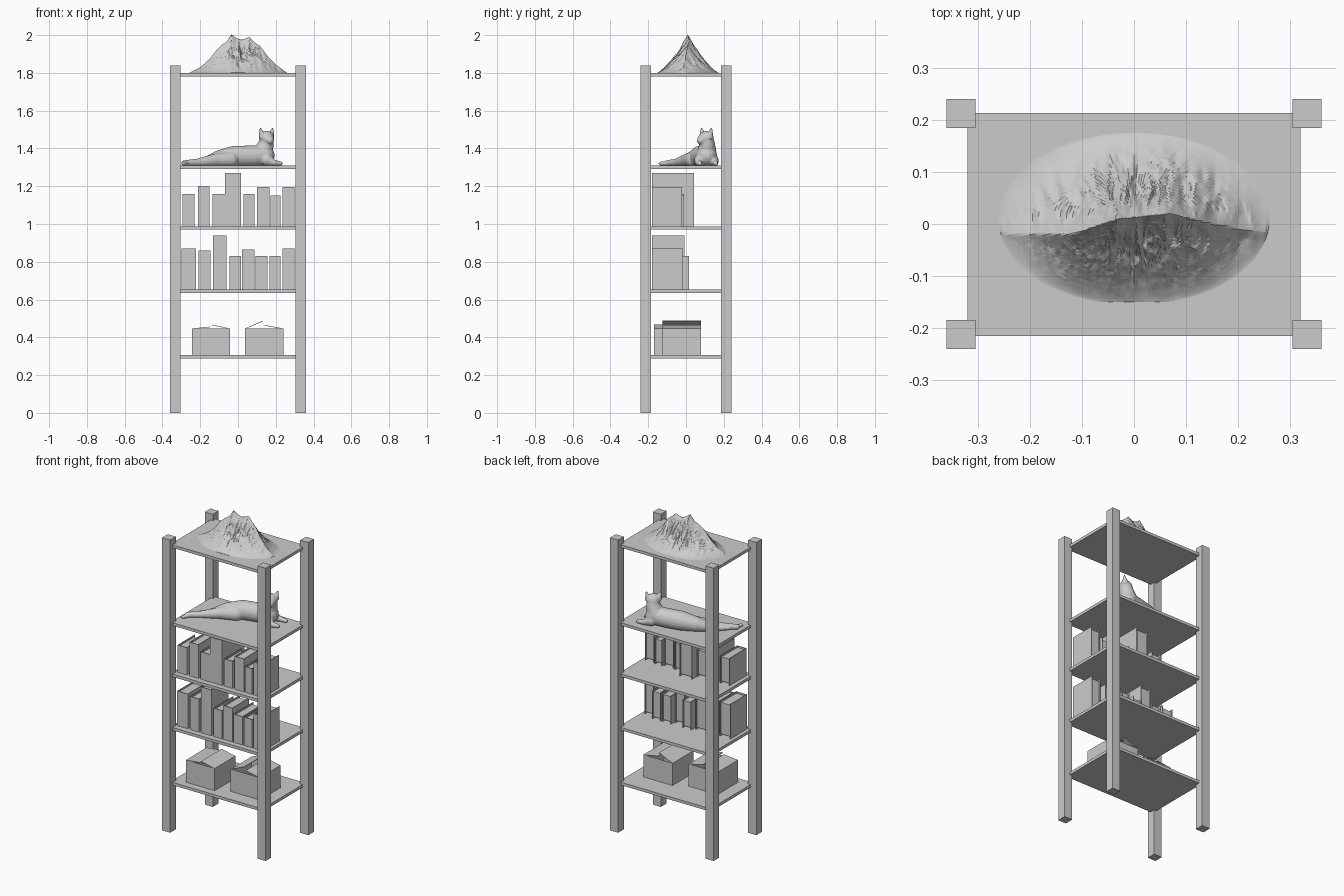
import bpy, bmesh, math
from mathutils import Vector, Matrix, noise

if "Cube" in bpy.data.objects:
    bpy.data.objects.remove(bpy.data.objects["Cube"])


def finish(name, bm):
    me = bpy.data.meshes.new(name)
    bm.to_mesh(me)
    bm.free()
    ob = bpy.data.objects.new(name, me)
    bpy.context.collection.objects.link(ob)
    return ob


def add_box(bm, lo, hi):
    lo, hi = Vector(lo), Vector(hi)
    m = Matrix.Translation((lo + hi) / 2) @ Matrix.Diagonal((*(hi - lo), 1))
    bmesh.ops.create_cube(bm, size=1, matrix=m)


def box(name, lo, hi):
    bm = bmesh.new()
    add_box(bm, lo, hi)
    return finish(name, bm)


def lerp_table(table, x):
    for (x0, v0), (x1, v1) in zip(table, table[1:]):
        if x <= x1:
            return v0 + (v1 - v0) * max(0, (x - x0) / (x1 - x0))
    return table[-1][1]


# Four corner posts
for sx, side in ((-1, "left"), (1, "right")):
    for sy, end in ((-1, "front"), (1, "back")):
        x, y = sx * 0.332, sy * 0.212
        box(f"{end}_{side}_post", (x - 0.028, y - 0.028, 0), (x + 0.028, y + 0.028, 1.84))

# Five shelves
for i, top in enumerate((0.307, 0.652, 0.988, 1.31, 1.80)):
    box(f"shelf_{i + 1}", (-0.32, -0.215, top - 0.018), (0.32, 0.213, top))


# Books: wrap-around cover with a recessed page block
def book(name, x0, x1, z0, z1, y1):
    bm = bmesh.new()
    y0, t, r = -0.18, 0.004, 0.01
    add_box(bm, (x0, y0, z0), (x1, y0 + t, z1))
    add_box(bm, (x0, y0 + t, z0), (x0 + t, y1, z1))
    add_box(bm, (x1 - t, y0 + t, z0), (x1, y1, z1))
    add_box(bm, (x0 + t, y0 + t, z0 + r), (x1 - t, y1 - r, z1 - r))
    finish(name, bm)


upper = [(-.295, -.23, 1.16), (-.213, -.15, 1.20), (-.135, -.07, 1.16), (-.07, .015, 1.27),
         (.03, .087, 1.16), (.1, .167, 1.195), (.173, .225, 1.15), (.235, .3, 1.195)]
lower = [(-.298, -.223, .87), (-.208, -.145, .86), (-.133, -.06, .94), (-.045, .015, .83),
         (.02, .087, .865), (.093, .157, .83), (.168, .225, .83), (.235, .3, .87)]
upper_depth = {1.27: .042, 1.16: -.01, 1.15: -.01}
lower_depth = {.94: -.008, .83: .015}
for i, (a, b, z) in enumerate(upper):
    book(f"upper_book_{i + 1}", a, b, 0.988, z, upper_depth.get(z, -.02))
for i, (a, b, z) in enumerate(lower):
    book(f"lower_book_{i + 1}", a, b, 0.652, z, lower_depth.get(z, -.015))


# Cardboard boxes: open tray with two hinged flaps
def carton(name, x0, x1, y0, y1, left_tip, right_tip):
    bm = bmesh.new()
    z0, z1, t = 0.307, 0.447, 0.003
    add_box(bm, (x0, y0, z0), (x1, y1, z0 + t))
    add_box(bm, (x0, y0, z0), (x0 + t, y1, z1))
    add_box(bm, (x1 - t, y0, z0), (x1, y1, z1))
    add_box(bm, (x0 + t, y0, z0), (x1 - t, y0 + t, z1))
    add_box(bm, (x0 + t, y1 - t, z0), (x1 - t, y1, z1))
    finish(name, bm)
    for label, hx, (tx, tz) in (("left", x0, left_tip), ("right", x1, right_tip)):
        fm = bmesh.new()
        vs = [fm.verts.new(p) for p in ((hx, y0, z1), (tx, y0, tz), (tx, y1, tz), (hx, y1, z1))]
        fm.faces.new(vs if label == "left" else vs[::-1])
        ob = finish(f"{name}_{label}_flap", fm)
        ob.modifiers.new("thickness", 'SOLIDIFY').thickness = 0.003


carton("left_carton", -.243, -.043, -.17, .035, (-.145, .457), (-.138, .467))
carton("right_carton", .037, .24, -.125, .08, (.132, .488), (.14, .465))

# Reclining cat: blended chains of spheres, fused by remeshing
cat = bmesh.new()


def chain(points):
    for (*p, r0), (*q, r1) in zip(points, points[1:]):
        p, q = Vector(p), Vector(q)
        n = max(2, int((q - p).length / 0.008))
        for k in range(n + 1):
            f = k / n
            bmesh.ops.create_uvsphere(cat, u_segments=14, v_segments=9, radius=r0 + (r1 - r0) * f,
                                      matrix=Matrix.Translation(p.lerp(q, f)))


chain([(-.19, .0, 1.325, .02), (-.1, .045, 1.345, .045), (-.02, .075, 1.356, .058),
       (.07, .095, 1.358, .058), (.14, .11, 1.362, .055)])                       # torso
chain([(.13, .11, 1.37, .053), (.148, .112, 1.42, .042), (.152, .108, 1.452, .038)])  # neck
chain([(.152, .106, 1.453, .04), (.17, .076, 1.442, .02)])                       # head, muzzle
chain([(-.04, .04, 1.34, .045), (-.12, .005, 1.337, .036), (-.21, -.05, 1.325, .022),
       (-.285, -.1, 1.322, .016)])                                               # near hind leg
chain([(-.19, .0, 1.325, .018), (-.25, -.06, 1.322, .015), (-.29, -.135, 1.32, .011)])  # tail
chain([(.14, .14, 1.34, .032), (.18, .155, 1.324, .017), (.222, .158, 1.32, .012)])
chain([(.15, .075, 1.34, .032), (.19, .065, 1.324, .017), (.225, .075, 1.32, .012)])
side = Vector((.78, .63, 0))
for s in (-1, 1):                                                                # ears
    c = Vector((.151, .108, 1.485)) + side * s * .035
    bmesh.ops.create_cone(cat, cap_ends=True, segments=14, radius1=.022, radius2=.003, depth=.055,
                          matrix=Matrix.Translation(c) @ Matrix.Rotation(.3 * s, 4, Vector((-.63, .78, 0))))
for v in cat.verts:
    v.co.z = max(v.co.z, 1.309)
cat = finish("cat_figure", cat)
mod = cat.modifiers.new("fuse", 'REMESH')
mod.mode, mod.voxel_size, mod.use_smooth_shade = 'VOXEL', 0.0045, True
mod = cat.modifiers.new("soften", 'SMOOTH')
mod.factor, mod.iterations = 0.5, 5

# Craggy mountain: crest profile across x, falling off to an oval base
crest = [(-.26, 0), (-.2, .03), (-.15, .075), (-.115, .12), (-.085, .15), (-.06, .165), (-.035, .205),
         (-.01, .185), (.02, .175), (.06, .19), (.085, .165), (.12, .14), (.16, .085), (.2, .045), (.26, 0)]
ridge = [(-.26, -.02), (-.12, -.02), (-.03, .01), (.07, .02), (.15, .0), (.26, -.02)]
rings, segs = 44, 160
m = bmesh.new()
rows = []
for i in range(rings + 1):
    row = []
    for j in range(segs):
        r, a = i / rings, 2 * math.pi * j / segs
        x, y = .26 * r * math.cos(a), .01 + .165 * r * math.sin(a)
        half = .165 * math.sqrt(max(1e-6, 1 - (x / .26) ** 2))
        yc = max(.01 - half * .6, min(.01 + half * .6, lerp_table(ridge, x)))
        reach = (.01 + half - yc) if y > yc else (yc - .01 + half)
        t = min(1, abs(y - yc) / reach)
        crag = abs(noise.fractal(Vector((x * 22, y * 9, 3)), 1, 2, 4))
        h = lerp_table(crest, x) * (1 - t) ** 1.3 * (1 - min(.35, .4 * crag) * min(1, t * 4))
        row.append(m.verts.new((x, max(y, -.15), 1.8 + h)))
    rows.append(row)
for r0, r1 in zip(rows, rows[1:]):
    for j in range(segs):
        k = (j + 1) % segs
        m.faces.new((r0[j], r1[j], r1[k], r0[k]))
bmesh.ops.remove_doubles(m, verts=m.verts, dist=1e-5)
finish("mountain_model", m)
